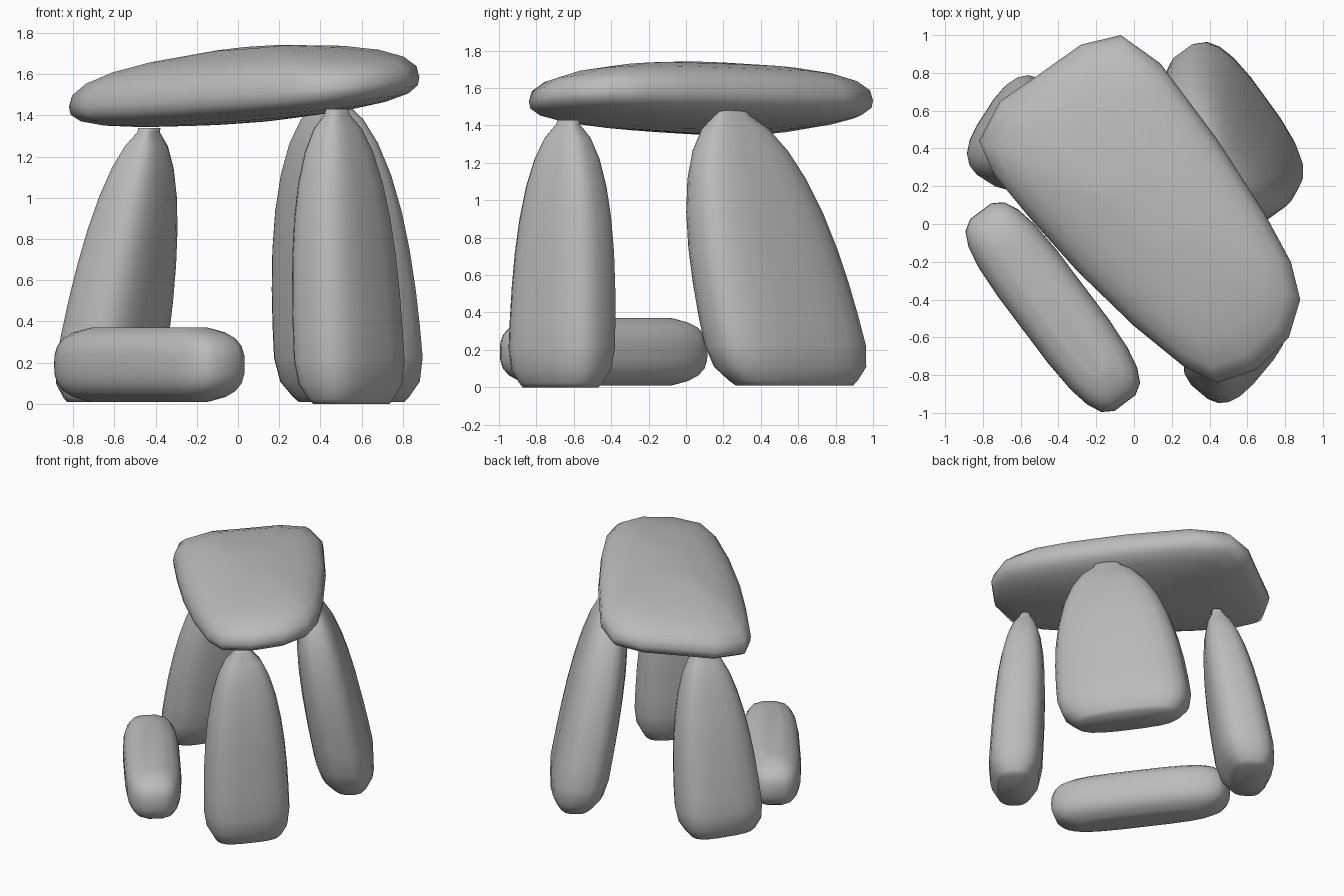
import bpy, bmesh, math
from mathutils import Vector, Matrix

cube = bpy.data.objects.get("Cube")
if cube:
    bpy.data.objects.remove(cube, do_unlink=True)

GREY = (0.5, 0.5, 0.5, 1)
stone_grey = bpy.data.materials.new("stone_grey")
stone_grey.use_nodes = True
stone_grey.diffuse_color = GREY
stone_grey.node_tree.nodes["Principled BSDF"].inputs["Base Color"].default_value = GREY


def signed_power(value, exponent):
    return math.copysign(abs(value) ** exponent, value)


def dome(t, fullness):
    """Width left at height t of a rounded end, from full at 0 to a small cap at 1."""
    return max(0.2, math.sqrt(1 - min(1, abs(t)) ** fullness))


def rounded_ring(centre, width, thickness, yaw, power=3, count=20):
    """Rounded rectangle turned by yaw degrees."""
    turn = Matrix.Rotation(math.radians(yaw), 3, "Z")
    ring = []
    for i in range(count):
        angle = math.tau * (i + 0.5) / count
        corner = Vector((width * signed_power(math.cos(angle), 2 / power),
                         thickness * signed_power(math.sin(angle), 2 / power), 0))
        ring.append(centre + turn @ corner)
    return ring


def loft(name, rings):
    """Skin a stack of closed rings and cap both ends."""
    bm = bmesh.new()
    loops = [[bm.verts.new(point) for point in ring] for ring in rings]
    for low, high in zip(loops, loops[1:]):
        for i in range(len(low)):
            bm.faces.new((low[i - 1], low[i], high[i], high[i - 1]))
    bm.faces.new(loops[0])
    bm.faces.new(loops[-1])
    bmesh.ops.recalc_face_normals(bm, faces=bm.faces)
    mesh = bpy.data.meshes.new(name)
    bm.to_mesh(mesh)
    bm.free()
    mesh.materials.append(stone_grey)
    mesh.shade_smooth()
    bpy.context.collection.objects.link(bpy.data.objects.new(name, mesh))


def upright(name, foot, head, width, thickness, yaw, fullness, steps=12):
    """Standing stone: bevelled foot, domed head, leaning from foot to head."""
    foot, head = Vector(foot), Vector(head)
    rings = []
    for i in range(steps + 1):
        t = (1 - math.cos(math.pi * i / steps)) / 2
        bevel = max(0, 1 - 8 * t) ** 2
        rings.append(rounded_ring(
            foot.lerp(head, t),
            width * dome(t, fullness) * (1 - 0.25 * bevel),
            thickness * dome(t, fullness + 0.6) * (1 - 0.4 * bevel), yaw))
    loft(name, rings)


def end_spaced(steps=6):
    """Values from -1 to 1, crowded toward both ends."""
    return [math.sin(math.pi / 2 * i / steps) for i in range(-steps, steps + 1)]


# Three standing stones
upright("front_upright", (0.55, -0.67, 0), (0.48, -0.63, 1.43),
        width=0.3, thickness=0.19, yaw=50, fullness=2.8)
upright("right_upright", (-0.65, 0.5, 0.01), (-0.43, 0.4, 1.34),
        width=0.31, thickness=0.2, yaw=57, fullness=2.1)
upright("back_slab", (0.55, 0.58, 0.01), (0.45, 0.24, 1.48),
        width=0.48, thickness=0.21, yaw=-54, fullness=2.6)

# Fallen stone lying on the ground
fallen_rings = []
for t in end_spaced():
    swell = dome(t, 3)
    fallen_rings.append(rounded_ring(
        Vector((-0.43, -0.44, 0.19 + 0.18 * t)),
        width=0.64 * (0.6 + 0.4 * swell),
        thickness=0.2 * (0.2 + 0.8 * swell),
        yaw=-53, power=3.5))
loft("fallen_stone", fallen_rings)

# Capstone: plan outline shrunk toward its middle, domed above, flatter below
CAP_OUTLINE = [(-0.82, 0.44), (-0.71, 0.65), (-0.52, 0.78), (-0.28, 0.95),
               (-0.07, 1), (0.14, 0.85), (0.44, 0.45), (0.69, 0.06),
               (0.83, -0.2), (0.88, -0.4), (0.82, -0.6), (0.65, -0.77),
               (0.44, -0.84), (0.27, -0.76), (0, -0.54), (-0.3, -0.25),
               (-0.55, 0.03), (-0.74, 0.26)]
CAP_MIDDLE = Vector((0.06, 0.08))
cap_rings = []
for t in end_spaced():
    swell = dome(t, 2.5 if t > 0 else 3)
    lift = t * (0.21 if t > 0 else 0.15)
    ring = []
    for point in CAP_OUTLINE:
        x, y = CAP_MIDDLE.lerp(Vector(point), swell)
        ring.append(Vector((x, y, 1.51 + 0.1 * x + 0.03 * y + lift)))
    cap_rings.append(ring)
loft("capstone", cap_rings)
